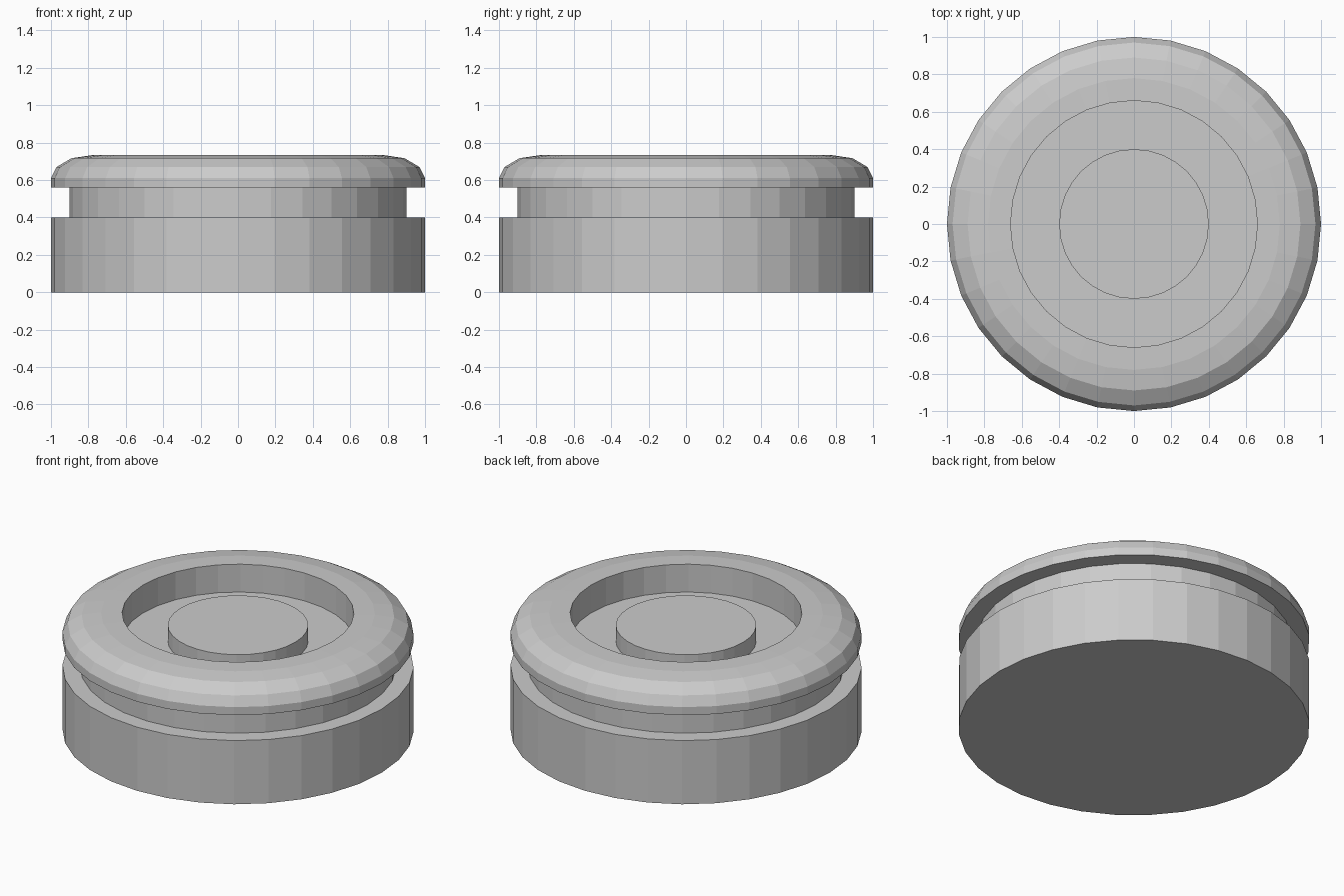
import bpy, bmesh, math

if "Cube" in bpy.data.objects:
    bpy.data.objects.remove(bpy.data.objects["Cube"])

SIDES = 32


def lathe(name, profile, closed=False):
    """Revolve (radius, z) points around z; an open profile gets flat end caps."""
    bm = bmesh.new()
    rings = []
    for r, z in profile:
        rings.append([bm.verts.new((r * math.cos(2 * math.pi * i / SIDES),
                                    r * math.sin(2 * math.pi * i / SIDES), z))
                      for i in range(SIDES)])
    pairs = list(zip(rings, rings[1:]))
    if closed:
        pairs.append((rings[-1], rings[0]))
    else:
        bm.faces.new(rings[0])
        bm.faces.new(rings[-1])
    for a, b in pairs:
        for i in range(SIDES):
            j = (i + 1) % SIDES
            bm.faces.new((a[i], a[j], b[j], b[i]))
    bmesh.ops.recalc_face_normals(bm, faces=bm.faces)
    mesh = bpy.data.meshes.new(name)
    bm.to_mesh(mesh)
    bm.free()
    obj = bpy.data.objects.new(name, mesh)
    bpy.context.collection.objects.link(obj)
    return obj


# Base drum with the narrower neck stepped on top
lathe("base_and_neck", [(1, 0), (1, 0.4), (0.9, 0.4), (0.9, 0.56)])

# Rounded rim ring around the recess
lathe("rim_ring", [(0.66, 0.56), (1, 0.56), (1, 0.61), (0.97, 0.67),
                   (0.89, 0.717), (0.78, 0.733), (0.66, 0.735)], closed=True)

# Raised button in the middle of the recess
lathe("centre_button", [(0.4, 0.56), (0.4, 0.66)])
